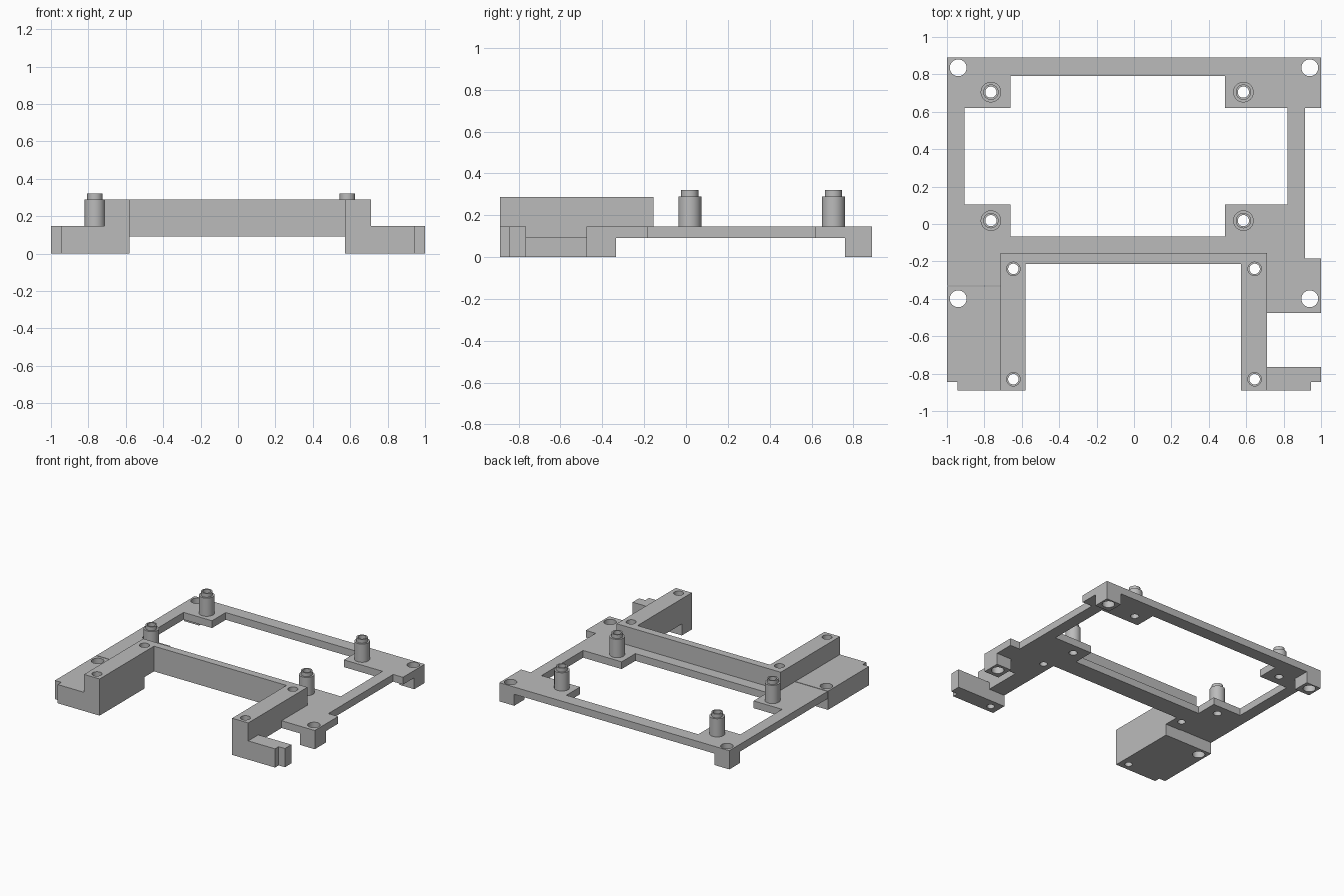
import bpy, bmesh

if "Cube" in bpy.data.objects:
    bpy.data.objects.remove(bpy.data.objects["Cube"], do_unlink=True)

grey = bpy.data.materials.new("grey plastic")
grey.use_nodes = True
GREY = (0.5, 0.5, 0.5, 1)
grey.diffuse_color = GREY
grey.node_tree.nodes["Principled BSDF"].inputs["Base Color"].default_value = GREY

BASE, DECK, RAIL = 0.09, 0.147, 0.288  # underside, deck top, raised rail top


def prism(name, outline, z0, z1):
    """Extrude a counter-clockwise plan outline from z0 to z1."""
    bm = bmesh.new()
    face = bm.faces.new([bm.verts.new((x, y, z0)) for x, y in outline])
    ext = bmesh.ops.extrude_face_region(bm, geom=[face])["geom"]
    bmesh.ops.translate(bm, vec=(0, 0, z1 - z0),
                        verts=[v for v in ext if isinstance(v, bmesh.types.BMVert)])
    bmesh.ops.recalc_face_normals(bm, faces=bm.faces)
    mesh = bpy.data.meshes.new(name)
    bm.to_mesh(mesh)
    bm.free()
    mesh.materials.append(grey)
    ob = bpy.data.objects.new(name, mesh)
    bpy.context.collection.objects.link(ob)
    return ob


def box(name, x0, x1, y0, y1, z0, z1):
    return prism(name, [(x0, y0), (x1, y0), (x1, y1), (x0, y1)], z0, z1)


def cylinder(name, x, y, r, z0, z1):
    bpy.ops.mesh.primitive_cylinder_add(vertices=32, radius=r, depth=z1 - z0,
                                        location=(x, y, (z0 + z1) / 2))
    ob = bpy.context.object
    ob.name = name
    ob.data.materials.append(grey)
    return ob


def combine(target, parts, operation):
    """Apply a boolean with each part, then discard the part."""
    bpy.context.view_layer.objects.active = target
    for part in parts:
        mod = target.modifiers.new("bool", 'BOOLEAN')
        mod.operation, mod.solver, mod.object = operation, 'EXACT', part
        bpy.ops.object.modifier_apply(modifier=mod.name)
        bpy.data.objects.remove(part, do_unlink=True)


# Flat deck outline
frame = prism("mounting_frame", [
    (-1, -0.33), (-0.58, -0.33), (-0.58, -0.215), (0.572, -0.215), (0.572, -0.475),
    (1, -0.475), (1, -0.185), (0.915, -0.185), (0.915, 0.62), (1, 0.62),
    (1, 0.89), (-1, 0.89)], BASE, DECK)

# Stepped window in the deck
combine(frame, [
    box("window", -0.66, 0.487, -0.067, 0.79, 0, 1),
    box("window_wide", -0.907, 0.822, 0.103, 0.62, 0, 1)], 'DIFFERENCE')

# Corner feet, the heavy right block, the front left bracket and raised rails
combine(frame, [
    box("back_left_foot", 0.87, 1, 0.76, 0.89, 0, DECK),
    box("back_right_foot", -1, -0.87, 0.76, 0.89, 0, DECK),
    box("side_foot", 0.87, 1, -0.475, -0.335, 0, DECK),
    prism("right_block", [(-0.945, -0.89), (-0.58, -0.89), (-0.58, -0.335),
                          (-1, -0.335), (-1, -0.845), (-0.945, -0.845)], 0, DECK),
    prism("left_bracket", [(0.572, -0.89), (0.945, -0.89), (0.945, -0.845),
                           (1, -0.845), (1, -0.765), (0.572, -0.765)], 0, DECK),
    prism("raised_rail", [
        (-0.715, -0.89), (-0.58, -0.89), (-0.58, -0.215), (0.572, -0.215),
        (0.572, -0.89), (0.712, -0.89), (0.712, -0.155), (-0.715, -0.155)],
        BASE, RAIL)], 'UNION')

# Corner screw holes and stepped rail holes
holes = []
for side in (-1, 1):
    for y in (0.835, -0.4):
        holes.append(cylinder("corner_hole", side * 0.94, y, 0.045, -0.1, 1))
    for y in (-0.24, -0.83):
        holes.append(cylinder("rail_hole", side * 0.645, y, 0.028, -0.1, 1))
        holes.append(cylinder("rail_hole_top", side * 0.645, y, 0.036, DECK, 1))

# Stepped hollow standoffs
POSTS = [(x, y) for x in (-0.765, 0.585) for y in (0.705, 0.018)]
for x, y in POSTS:
    combine(frame, [cylinder("post", x, y, 0.055, BASE + 0.02, 0.29),
                    cylinder("post_tip", x, y, 0.041, 0.2, 0.32)], 'UNION')
    holes.append(cylinder("post_hole", x, y, 0.03, -0.1, 1))
combine(frame, holes, 'DIFFERENCE')

# Smooth round walls, keep edges sharp
bpy.ops.object.select_all(action='DESELECT')
frame.select_set(True)
bpy.context.view_layer.objects.active = frame
bpy.ops.object.shade_smooth_by_angle(angle=0.6)
